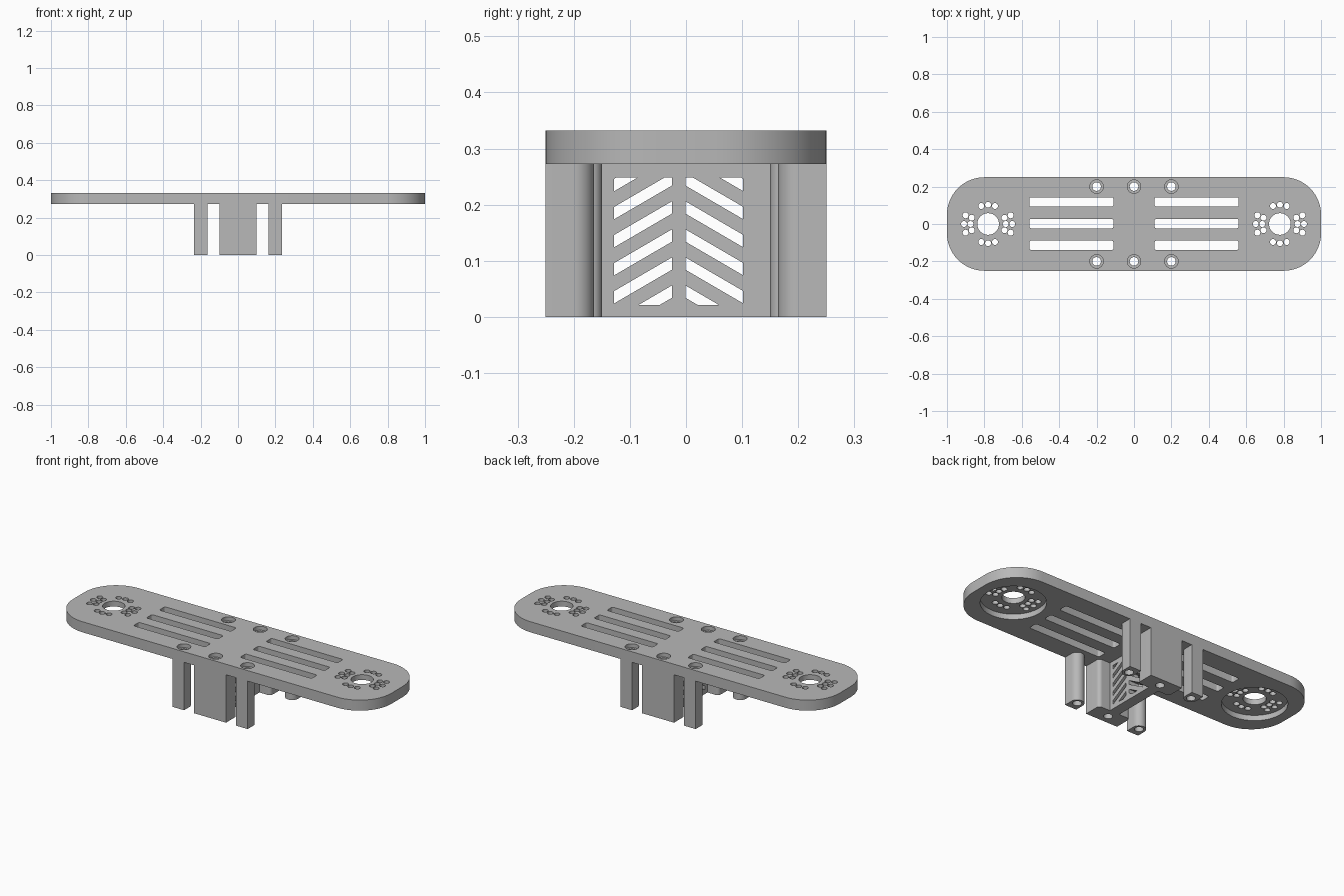
import bpy, bmesh
from math import sin, cos, pi, radians
from mathutils import Vector

if "Cube" in bpy.data.objects:
    bpy.data.objects.remove(bpy.data.objects["Cube"])

GREY = (0.48, 0.48, 0.48, 1)
mat = bpy.data.materials.new("plain grey")
mat.use_nodes = True
mat.diffuse_color = GREY
mat.node_tree.nodes["Principled BSDF"].inputs["Base Color"].default_value = GREY

TOP, BOTTOM = 0.332, 0.272


def outline(x0, x1, y0, y1, r_low, r_high, steps=10):
    """Rectangle in plan, with one corner radius at low y and another at high y."""
    corners = [(x1 - r_high, y1 - r_high, r_high), (x0 + r_high, y1 - r_high, r_high),
               (x0 + r_low, y0 + r_low, r_low), (x1 - r_low, y0 + r_low, r_low)]
    pts = []
    for i, (cx, cy, r) in enumerate(corners):
        for k in range(steps + 1 if r else 1):
            a = (i + k / steps) * pi / 2
            pts.append((cx + r * cos(a), cy + r * sin(a)))
    return pts


def disc(x, y, r, steps=8):
    return outline(x - r, x + r, y - r, y + r, r, r, steps)


def prism(bm, pts, direction):
    """Extrude a closed 3D polygon along a vector."""
    pts = [Vector(p) for p in pts]
    pts = [p for i, p in enumerate(pts) if (p - pts[i - 1]).length > 1e-5]
    low = [bm.verts.new(p) for p in pts]
    high = [bm.verts.new(p + Vector(direction)) for p in pts]
    bm.faces.new(low[::-1])
    bm.faces.new(high)
    for i in range(len(pts)):
        bm.faces.new((low[i - 1], low[i], high[i], high[i - 1]))


def column(bm, pts, z0, z1):
    prism(bm, [(x, y, z0) for x, y in pts], (0, 0, z1 - z0))


def finish(bm, name, helper=False):
    bmesh.ops.recalc_face_normals(bm, faces=bm.faces)
    mesh = bpy.data.meshes.new(name)
    bm.to_mesh(mesh)
    bm.free()
    ob = bpy.data.objects.new(name, mesh)
    bpy.context.collection.objects.link(ob)
    mesh.materials.append(mat)
    ob.hide_render = helper
    return ob


def cut(ob, cutters):
    bpy.ops.object.select_all(action="DESELECT")
    bpy.context.view_layer.objects.active = ob
    ob.select_set(True)
    for c in cutters:
        mod = ob.modifiers.new("cut", "BOOLEAN")
        mod.object = c
        mod.solver = "EXACT"
        bpy.ops.object.modifier_apply(modifier=mod.name)
    bpy.ops.object.shade_smooth_by_angle(angle=radians(32))


# Recess cutters: motor seats underneath and screw head seats on top
bm = bmesh.new()
for side in (-1, 1):
    column(bm, disc(side * 0.78, 0, 0.165, 14), BOTTOM - 0.1, BOTTOM + 0.03)
    for x in (-0.2, 0, 0.2):
        column(bm, disc(x, side * 0.2, 0.036), TOP - 0.022, TOP + 0.1)
recess_cutter = finish(bm, "recess_cutter", True)

# Screw hole cutters, running through the plate and the legs
bm = bmesh.new()
for side in (-1, 1):
    for x in (-0.2, 0, 0.2):
        column(bm, disc(x, side * 0.2, 0.023), -0.1, 0.5)
screw_cutter = finish(bm, "screw_cutter", True)

# Plate opening cutters: long slots, shaft holes and motor screw holes
bm = bmesh.new()
for side in (-1, 1):
    for y in (0.118, 0.002, -0.114):
        a, b = sorted((side * 0.11, side * 0.56))
        column(bm, outline(a, b, y - 0.025, y + 0.025, 0.01, 0.01, 4), 0.1, 0.5)
    column(bm, disc(side * 0.78, 0, 0.058), 0.1, 0.5)
    for turn in range(4):
        for r in ((0.094, 0.129) if turn % 2 == 0 else (0.103,)):
            for step in (-21, 0, 21):
                a = turn * pi / 2 + radians(step)
                column(bm, disc(side * 0.78 + r * cos(a), r * sin(a), 0.016, 4), 0.1, 0.5)
opening_cutter = finish(bm, "opening_cutter", True)

# Top plate with rounded rim
bm = bmesh.new()
column(bm, outline(-1, 1, -0.25, 0.25, 0.2, 0.2, 14), BOTTOM, TOP)
rim = [e for e in bm.edges if abs(e.verts[0].co.z - e.verts[1].co.z) < 1e-4]
bmesh.ops.bevel(bm, geom=rim, offset=0.026, segments=6, profile=0.5, affect="EDGES")
plate = finish(bm, "top_plate")
cut(plate, [recess_cutter, screw_cutter, opening_cutter])

# Legs: flat outside, rounded inside; wide blocks in the middle
for side, place in ((-1, "front"), (1, "back")):
    for x, half, depth, radius, name in ((-0.2, 0.036, 0.086, 0.036, "right_leg"),
                                         (0.2, 0.036, 0.086, 0.036, "left_leg"),
                                         (0, 0.1, 0.1, 0.02, "centre_block")):
        bm = bmesh.new()
        pts = outline(x - half, x + half, -0.25, -0.25 + depth, 0, radius)
        column(bm, [(px, -side * py) for px, py in pts], 0, BOTTOM + 0.012)
        cut(finish(bm, place + "_" + name), [screw_cutter])

# Chevron cutter for the web, trimmed at top and bottom
bm = bmesh.new()
for k in range(-1, 5):
    z = 0.035 + 0.05 * k
    for outer, inner in ((-0.128, -0.025), (0.102, -0.001)):
        prism(bm, [(-0.2, outer, z - 0.011), (-0.2, inner, z + 0.049),
                   (-0.2, inner, z + 0.071), (-0.2, outer, z + 0.011)], (0.4, 0, 0))
for height, way in ((0.021, -1), (0.248, 1)):
    bmesh.ops.bisect_plane(bm, geom=bm.verts[:] + bm.edges[:] + bm.faces[:],
                           plane_co=(0, 0, height), plane_no=(0, 0, way), clear_outer=True)
    bmesh.ops.holes_fill(bm, edges=[e for e in bm.edges if e.is_boundary], sides=0)
chevron_cutter = finish(bm, "chevron_cutter", True)

# Web joining the two centre blocks
bm = bmesh.new()
column(bm, outline(-0.03, 0.03, -0.16, 0.16, 0, 0), 0, BOTTOM + 0.012)
cut(finish(bm, "centre_web"), [chevron_cutter])

for helper in (recess_cutter, screw_cutter, opening_cutter, chevron_cutter):
    bpy.data.objects.remove(helper)
